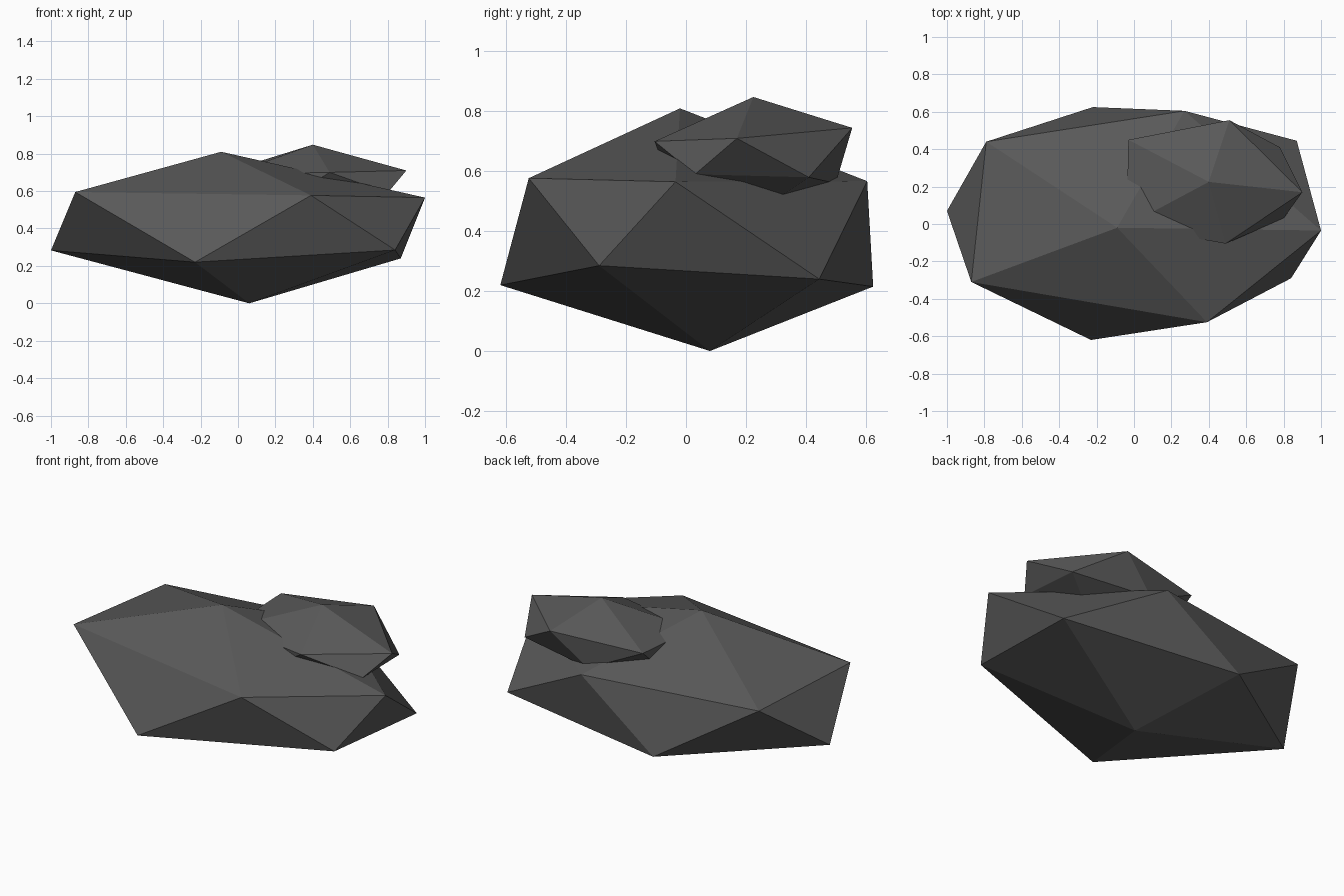
import bpy
import bmesh

default = bpy.data.objects.get("Cube")
if default:
    bpy.data.objects.remove(default, do_unlink=True)

# Dark stone colour
stone = bpy.data.materials.new("dark_grey_stone")
stone.use_nodes = True
colour = (0.1, 0.1, 0.1, 1)
stone.diffuse_color = colour
bsdf = stone.node_tree.nodes["Principled BSDF"]
bsdf.inputs["Base Color"].default_value = colour
bsdf.inputs["Roughness"].default_value = 0.9


def faceted_rock(name, peak, upper, lower, base):
    """Twenty-sided rock: two staggered rings closed by a peak and a base."""
    bm = bmesh.new()
    top, bottom = bm.verts.new(peak), bm.verts.new(base)
    up = [bm.verts.new(p) for p in upper]
    low = [bm.verts.new(p) for p in lower]
    count = len(up)
    for i in range(count):
        j = (i + 1) % count
        bm.faces.new((top, up[i], up[j]))
        bm.faces.new((up[i], low[i], up[j]))
        bm.faces.new((low[i], low[j], up[j]))
        bm.faces.new((bottom, low[j], low[i]))
    bmesh.ops.recalc_face_normals(bm, faces=bm.faces)
    mesh = bpy.data.meshes.new(name)
    bm.to_mesh(mesh)
    bm.free()
    mesh.materials.append(stone)
    rock = bpy.data.objects.new(name, mesh)
    bpy.context.collection.objects.link(rock)
    return rock


# Wide main boulder
faceted_rock(
    "large_rock",
    peak=(-0.09, -0.02, 0.81),
    upper=[(-0.87, -0.31, 0.595), (0.39, -0.525, 0.577), (1.0, -0.035, 0.565),
           (0.27, 0.605, 0.567), (-0.79, 0.44, 0.57)],
    lower=[(-0.23, -0.62, 0.22), (0.84, -0.29, 0.285), (0.87, 0.445, 0.24),
           (-0.22, 0.625, 0.215), (-1.0, 0.07, 0.283)],
    base=(0.06, 0.08, 0.0),
)

# Small stone sunk into the top of the boulder
faceted_rock(
    "small_rock",
    peak=(0.40, 0.225, 0.848),
    upper=[(0.90, 0.17, 0.71), (0.51, 0.555, 0.745), (-0.03, 0.45, 0.715),
           (-0.04, -0.01, 0.69), (0.49, -0.105, 0.70)],
    lower=[(0.78, 0.41, 0.58), (0.30, 0.50, 0.56), (0.0, 0.25, 0.55),
           (0.25, -0.05, 0.55), (0.80, 0.03, 0.59)],
    base=(0.45, 0.20, 0.44),
)
